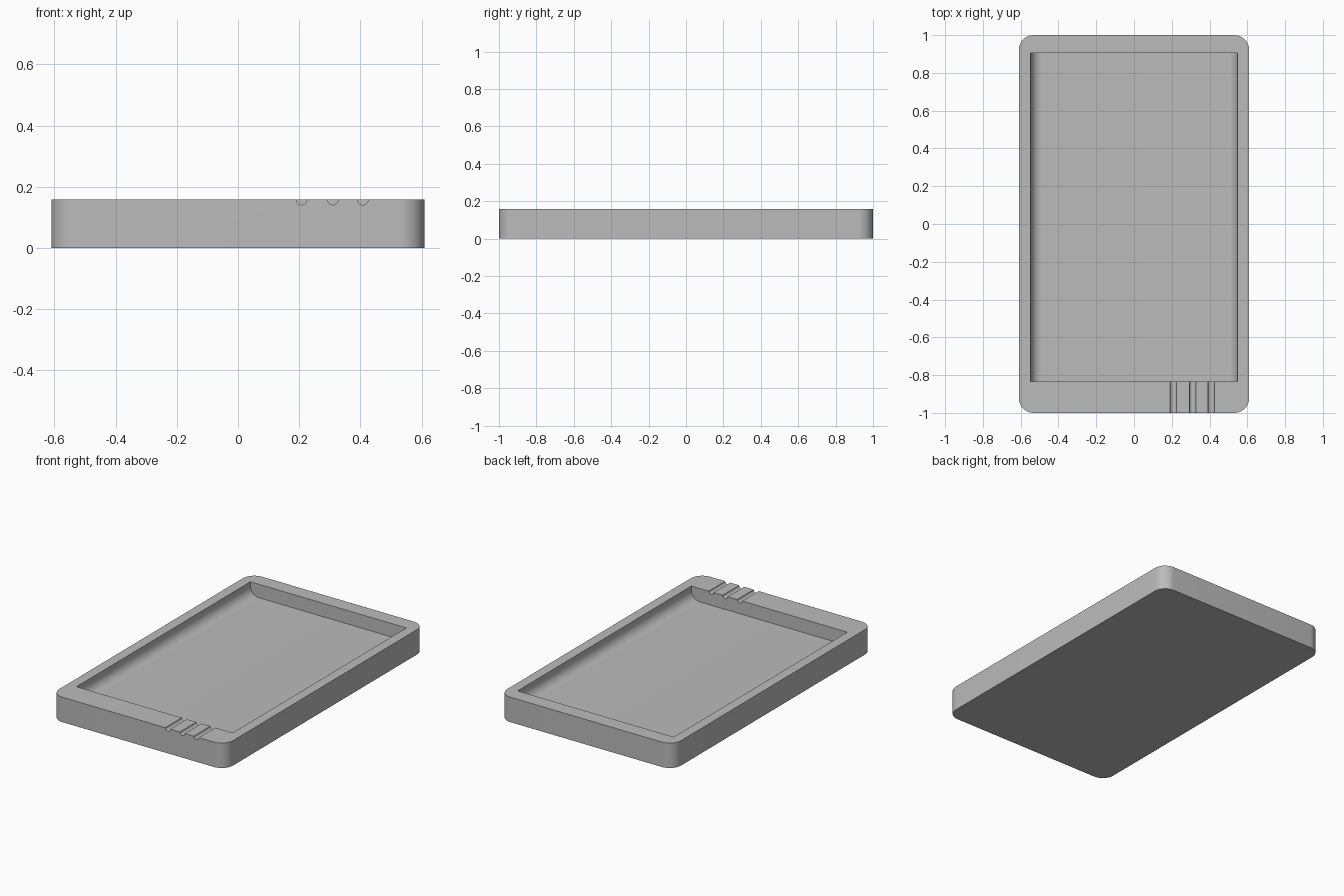
import bpy
from math import radians, sin, cos, pi
from mathutils import Vector

cube = bpy.data.objects.get("Cube")
if cube:
    bpy.data.objects.remove(cube, do_unlink=True)

WIDTH, LENGTH, HEIGHT = 1.22, 2.0, 0.158
FLOOR = 0.073

grey = bpy.data.materials.new("plain grey")
grey.use_nodes = True
colour = (0.5, 0.5, 0.5, 1)
grey.diffuse_color = colour
grey.node_tree.nodes["Principled BSDF"].inputs["Base Color"].default_value = colour


def arc(cx, cy, r, start, end, steps=12):
    """Points along an arc, angles in degrees."""
    angles = [radians(start + (end - start) * i / steps) for i in range(steps + 1)]
    return [(cx + r * cos(a), cy + r * sin(a)) for a in angles]


def prism(name, profile, lower, upper, axis):
    """Extrude a closed counter-clockwise profile along z, or an xz profile along y."""
    n = len(profile)
    if axis == "z":
        verts = [(u, v, h) for h in (lower, upper) for u, v in profile]
    else:
        verts = [(u, h, v) for h in (upper, lower) for u, v in profile]
    faces = [tuple(reversed(range(n))), tuple(range(n, 2 * n))]
    faces += [(i, (i + 1) % n, n + (i + 1) % n, n + i) for i in range(n)]
    mesh = bpy.data.meshes.new(name)
    mesh.from_pydata(verts, [], faces)
    mesh.materials.append(grey)
    obj = bpy.data.objects.new(name, mesh)
    bpy.context.collection.objects.link(obj)
    return obj


# Rounded rectangular block
r = 0.08
cx, cy = WIDTH / 2 - r, LENGTH / 2 - r
outline = (arc(cx, cy, r, 0, 90) + arc(-cx, cy, r, 90, 180)
           + arc(-cx, -cy, r, 180, 270) + arc(cx, -cy, r, 270, 360))
tray = prism("tray", outline, 0, HEIGHT, "z")

# Pocket with rounded long bottom edges
half, fillet = 0.547, 0.06
section = (arc(-half + fillet, FLOOR + fillet, fillet, 180, 270)
           + arc(half - fillet, FLOOR + fillet, fillet, 270, 360)
           + [(half, 0.3), (-half, 0.3)])
cutters = [prism("pocket_cutter", section, -0.835, 0.905, "y")]

# Three half-round grooves through the front rim
for i, x in enumerate((0.208, 0.31, 0.408)):
    circle = arc(x, HEIGHT, 0.0175, 7.5, 367.5, 24)[:-1]
    cutters.append(prism(f"groove_cutter_{i + 1}", circle, -1.05, -0.8, "y"))

bpy.context.view_layer.objects.active = tray
tray.select_set(True)
for cutter in cutters:
    mod = tray.modifiers.new(cutter.name, "BOOLEAN")
    mod.operation = "DIFFERENCE"
    mod.solver = "EXACT"
    mod.object = cutter
    bpy.ops.object.modifier_apply(modifier=mod.name)
    bpy.data.objects.remove(cutter, do_unlink=True)

bpy.ops.object.shade_smooth_by_angle(angle=radians(30))
